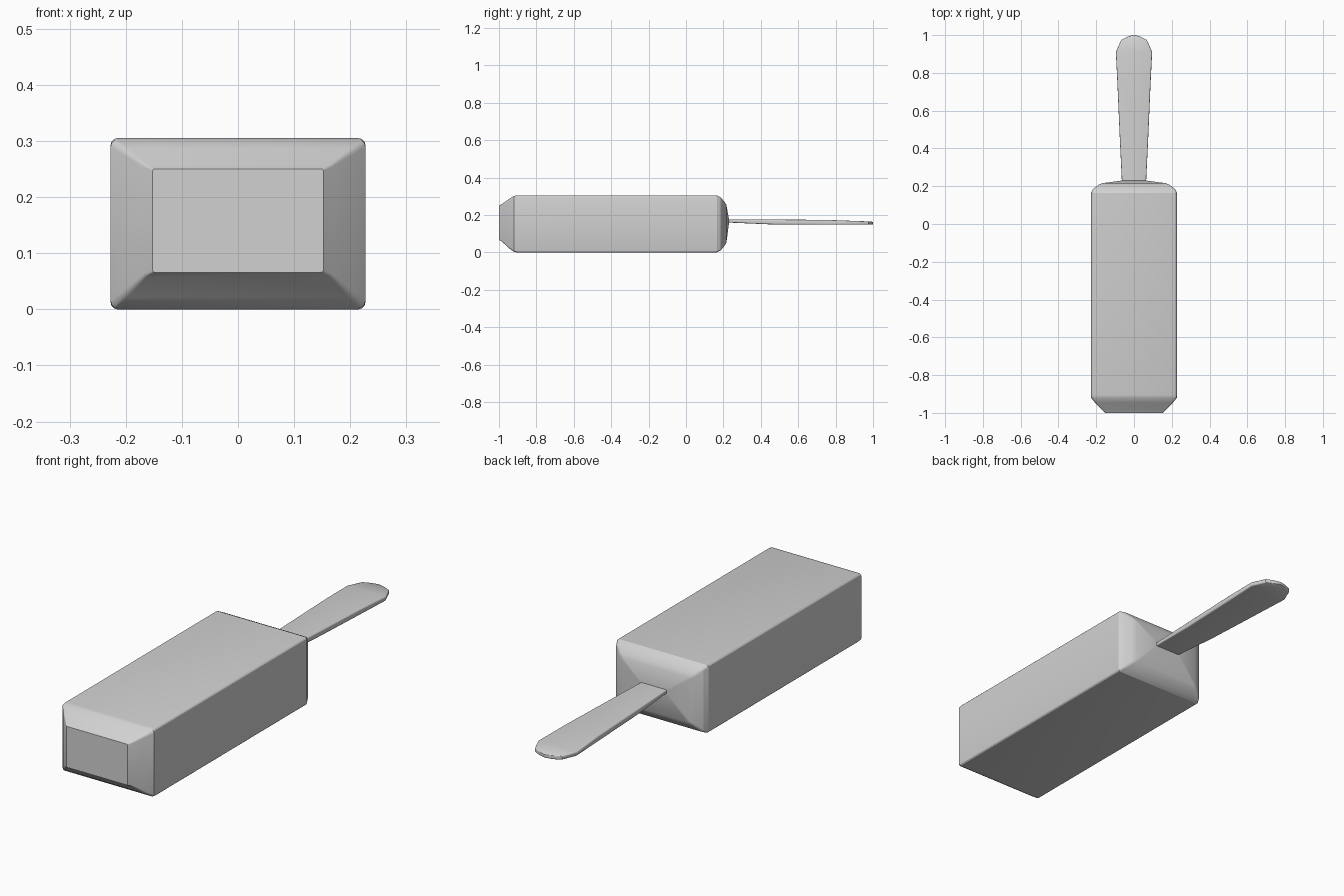
import bpy, bmesh, math

cube = bpy.data.objects.get("Cube")
if cube:
    bpy.data.objects.remove(cube, do_unlink=True)

grey = bpy.data.materials.new("plain grey")
grey.use_nodes = True
colour = (0.64, 0.64, 0.64, 1)
grey.diffuse_color = colour
grey.node_tree.nodes["Principled BSDF"].inputs["Base Color"].default_value = colour


def ring(bm, y, half_x, z0, z1, r, steps=3):
    """Rounded rectangle across the y axis."""
    verts = []
    corners = [(1, 1), (-1, 1), (-1, -1), (1, -1)]
    for i, (sx, sz) in enumerate(corners):
        cx = sx * (half_x - r)
        cz = z1 - r if sz > 0 else z0 + r
        for k in range(steps + 1):
            a = math.pi / 2 * (i + k / steps)
            verts.append(bm.verts.new((cx + r * math.cos(a), y, cz + r * math.sin(a))))
    return verts


def loft(name, sections, angle):
    bm = bmesh.new()
    rings = [ring(bm, *s) for s in sections]
    for a, b in zip(rings, rings[1:]):
        for i in range(len(a)):
            j = (i + 1) % len(a)
            bm.faces.new((a[i], a[j], b[j], b[i]))
    bm.faces.new(rings[0])
    bm.faces.new(rings[-1])
    bmesh.ops.recalc_face_normals(bm, faces=bm.faces)
    mesh = bpy.data.meshes.new(name)
    bm.to_mesh(mesh)
    bm.free()
    mesh.materials.append(grey)
    obj = bpy.data.objects.new(name, mesh)
    bpy.context.collection.objects.link(obj)
    bpy.ops.object.select_all(action="DESELECT")
    obj.select_set(True)
    bpy.context.view_layer.objects.active = obj
    bpy.ops.object.shade_smooth_by_angle(angle=math.radians(angle))
    return obj


# Block: bevelled front, straight sides, shallow pyramid at the back
# (y, half width, bottom, top, corner radius)
loft("block", [
    (-1.0, 0.152, 0.066, 0.25, 0.003),
    (-0.985, 0.167, 0.059, 0.258, 0.005),
    (-0.945, 0.207, 0.021, 0.287, 0.01),
    (-0.92, 0.227, 0.003, 0.302, 0.012),
    (-0.905, 0.227, 0.0, 0.305, 0.012),
    (0.165, 0.227, 0.0, 0.305, 0.012),
    (0.185, 0.217, 0.01, 0.295, 0.012),
    (0.208, 0.187, 0.038, 0.268, 0.012),
    (0.216, 0.168, 0.052, 0.254, 0.01),
    (0.23, 0.065, 0.158, 0.177, 0.004),
], 25)

# Handle: thin flat paddle widening to a rounded tip
loft("handle", [
    (0.22, 0.064, 0.16, 0.177, 0.005),
    (0.45, 0.075, 0.15, 0.176, 0.006),
    (0.75, 0.088, 0.148, 0.174, 0.006),
    (0.91, 0.096, 0.148, 0.168, 0.006),
    (0.975, 0.068, 0.148, 0.166, 0.005),
    (0.99, 0.038, 0.148, 0.165, 0.005),
    (1.0, 0.008, 0.15, 0.163, 0.004),
], 35)
